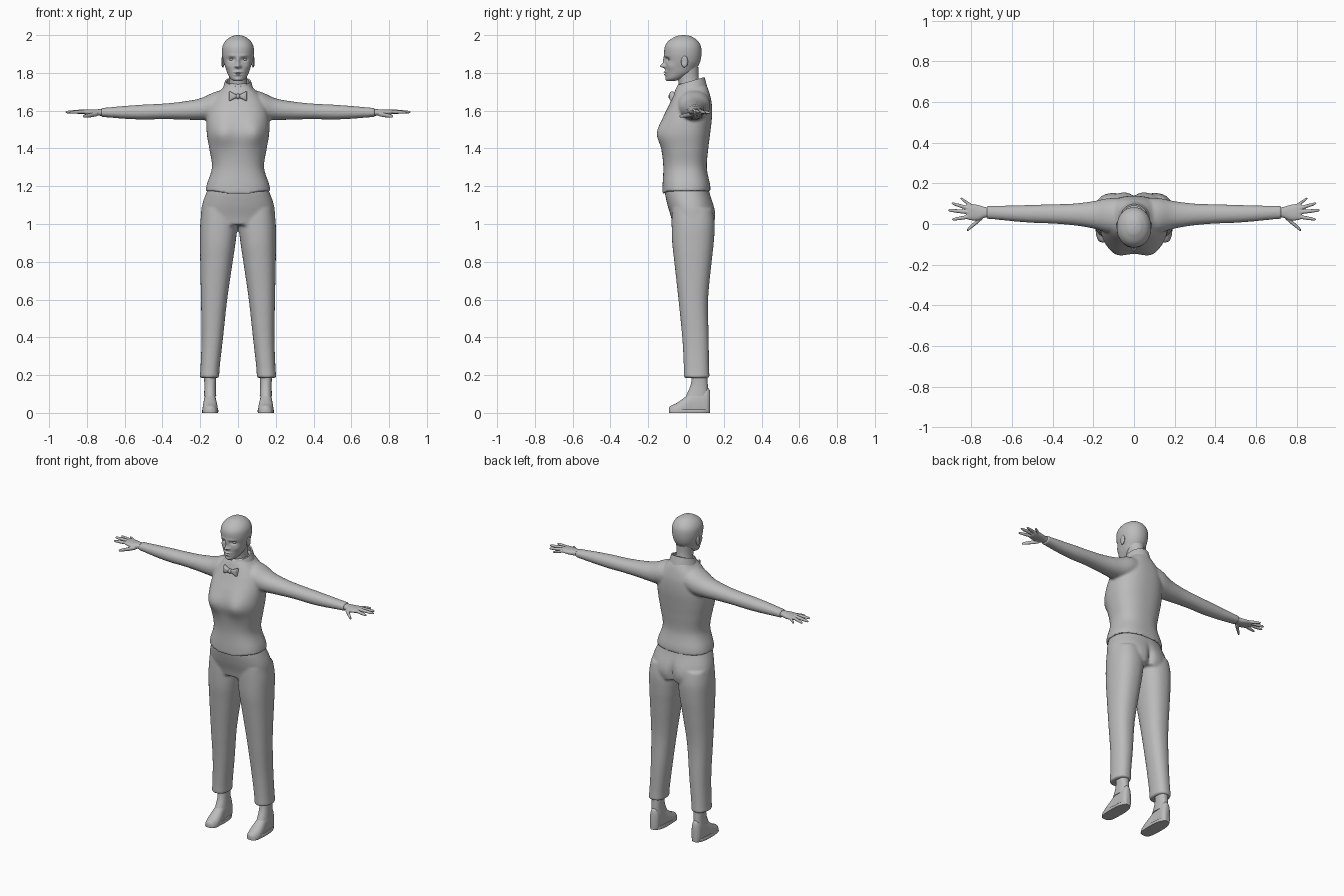
import bpy, bmesh, math
from mathutils import Vector

if "Cube" in bpy.data.objects:
    bpy.data.objects.remove(bpy.data.objects["Cube"])

grey = bpy.data.materials.new("plain grey")
grey.use_nodes = True
grey.diffuse_color = (0.5, 0.5, 0.5, 1)
grey.node_tree.nodes["Principled BSDF"].inputs["Base Color"].default_value = (0.5, 0.5, 0.5, 1)


def catmull(p0, p1, p2, p3, t):
    return [b + 0.5 * t * (c - a + t * (2 * a - 5 * b + 4 * c - d + t * (3 * (b - c) + d - a)))
            for a, b, c, d in zip(p0, p1, p2, p3)]


def loft(bm, rows, axis="z", sides=40, steps=6, power=2.3, mirror=False):
    """Smooth skin through rows of (position, low a, high a, low b, high b)."""
    ends = [rows[0]] + list(rows) + [rows[-1]]
    path = [catmull(*ends[i:i + 4], s / steps) for i in range(len(rows) - 1) for s in range(steps)]
    path.append(rows[-1])
    for flip in ((1, -1) if mirror else (1,)):
        rings = []
        for t, a0, a1, b0, b1 in path:
            ring = []
            for k in range(sides):
                ang = math.tau * k / sides
                c, s = math.cos(ang), math.sin(ang)
                a = (a0 + a1) / 2 + (a1 - a0) / 2 * math.copysign(abs(c) ** (2 / power), c)
                b = (b0 + b1) / 2 + (b1 - b0) / 2 * math.copysign(abs(s) ** (2 / power), s)
                x, y, z = {"x": (t, a, b), "y": (a, t, b), "z": (a, b, t)}[axis]
                ring.append(bm.verts.new((x * flip, y, z)))
            rings.append(ring)
        for low, high in zip(rings, rings[1:]):
            for k in range(sides):
                j = (k + 1) % sides
                bm.faces.new((low[k], low[j], high[j], high[k]))
        bm.faces.new(rings[0])
        bm.faces.new(rings[-1])


def body(rows):
    """Rows of (height, half width, front, back) for a part centred on x."""
    return [(z, -w, w, f, b) for z, w, f, b in rows]


def push(bm, centre, radii, offset, mirror=False):
    """Soft sculpting brush."""
    for flip in ((1, -1) if mirror else (1,)):
        for v in bm.verts:
            d = sum(((p - c) / r) ** 2 for p, c, r in
                    zip((v.co.x * flip, v.co.y, v.co.z), centre, radii))
            if d < 9:
                v.co += Vector((offset[0] * flip, offset[1], offset[2])) * math.exp(-d)


def ball(bm, centre, size, mirror=False):
    for flip in ((1, -1) if mirror else (1,)):
        made = bmesh.ops.create_uvsphere(bm, u_segments=24, v_segments=16, radius=1)["verts"]
        for v in made:
            v.co = [c + p * s for c, p, s in zip((centre[0] * flip, *centre[1:]), v.co, size)]


def finish(name, bm, voxel=0, relax=0, thick=0, angle=50):
    bmesh.ops.recalc_face_normals(bm, faces=bm.faces)
    mesh = bpy.data.meshes.new(name)
    bm.to_mesh(mesh)
    bm.free()
    obj = bpy.data.objects.new(name, mesh)
    bpy.context.collection.objects.link(obj)
    if thick:
        obj.modifiers.new("thickness", "SOLIDIFY").thickness = thick
    if voxel:
        fuse = obj.modifiers.new("fuse", "REMESH")
        fuse.mode, fuse.voxel_size = "VOXEL", voxel
    if relax:
        smooth = obj.modifiers.new("relax", "SMOOTH")
        smooth.iterations, smooth.factor = relax, 0.5
    solid = bpy.data.meshes.new_from_object(obj.evaluated_get(bpy.context.evaluated_depsgraph_get()))
    obj.modifiers.clear()
    obj.data = solid
    solid.materials.clear()
    solid.materials.append(grey)
    bpy.ops.object.select_all(action="DESELECT")
    bpy.context.view_layer.objects.active = obj
    obj.select_set(True)
    bpy.ops.object.shade_smooth_by_angle(angle=math.radians(angle))
    return obj


# Head, with the face brushed in
bm = bmesh.new()
loft(bm, body([(1.757, .02, -.098, -.06), (1.77, .04, -.104, -.02), (1.80, .057, -.108, .035),
               (1.83, .067, -.109, .06), (1.86, .077, -.109, .075), (1.90, .084, -.115, .082),
               (1.94, .082, -.112, .079), (1.97, .066, -.092, .062), (1.99, .04, -.06, .034),
               (1.997, .022, -.04, .014), (2.0, .004, -.018, -.01)]), sides=128, steps=9, power=2.1)
push(bm, (.034, -.1, 1.872), (.017, .04, .01), (0, .013, 0), True)        # eye sockets
push(bm, (.03, -.11, 1.89), (.02, .03, .007), (0, -.004, 0), True)        # brows
push(bm, (0, -.115, 1.862), (.009, .03, .022), (0, -.013, 0))             # nose bridge
push(bm, (0, -.12, 1.838), (.011, .03, .011), (0, -.026, -.004))          # nose tip
push(bm, (.013, -.115, 1.834), (.007, .03, .007), (0, -.009, 0), True)    # nostrils
push(bm, (0, -.11, 1.804), (.019, .03, .005), (0, -.010, 0))              # upper lip
push(bm, (0, -.11, 1.790), (.016, .03, .006), (0, -.010, 0))              # lower lip
push(bm, (0, -.11, 1.797), (.022, .03, .002), (0, .005, 0))               # mouth line
push(bm, (0, -.1, 1.766), (.018, .03, .011), (0, -.006, 0))               # chin
push(bm, (.05, -.08, 1.835), (.02, .03, .02), (.003, -.004, 0), True)     # cheeks
finish("head", bm, angle=80)

bm = bmesh.new()
ball(bm, (.034, -.083, 1.872), (.015, .013, .009), True)
finish("eyes", bm)

bm = bmesh.new()
ball(bm, (.08, -.008, 1.86), (.009, .018, .031), True)
push(bm, (.09, -.012, 1.862), (.012, .008, .014), (-.006, 0, 0), True)
finish("ears", bm)

bm = bmesh.new()
loft(bm, body([(1.66, .06, -.04, .09), (1.73, .05, -.038, .075), (1.78, .047, -.045, .066),
               (1.83, .05, -.05, .066)]), power=2)
finish("neck", bm)

# Blouse: torso and sleeves fused into one skin
bm = bmesh.new()
loft(bm, body([(1.175, .172, -.125, .13), (1.21, .165, -.124, .127), (1.30, .138, -.12, .11),
               (1.40, .152, -.128, .118), (1.48, .165, -.136, .128), (1.56, .165, -.12, .137),
               (1.63, .15, -.09, .137), (1.68, .12, -.068, .128), (1.72, .08, -.052, .115),
               (1.745, .06, -.035, .1)]), sides=96, steps=8, power=2.4)
push(bm, (.08, -.14, 1.48), (.065, .1, .075), (.006, -.026, 0), True)
push(bm, (0, -.13, 1.175), (.09, .1, .03), (0, 0, -.022))
push(bm, (0, -.13, 1.155), (.012, .05, .02), (0, 0, .03))
loft(bm, [(.04, -.04, .125, 1.57, 1.715), (.12, -.045, .127, 1.55, 1.7), (.2, -.022, .112, 1.55, 1.665),
          (.3, -.006, .1, 1.553, 1.647), (.4, .002, .097, 1.555, 1.637), (.5, .006, .094, 1.553, 1.632),
          (.6, .014, .091, 1.557, 1.625), (.7, .024, .09, 1.565, 1.616), (.725, .024, .09, 1.565, 1.616)],
     axis="x", power=2.1, mirror=True)
finish("blouse", bm, voxel=.007, relax=5)

# Hands: palm and fingers fused
bm = bmesh.new()
loft(bm, [(.69, .034, .08, 1.573, 1.608), (.73, .032, .083, 1.573, 1.608), (.77, .018, .094, 1.574, 1.606),
          (.81, .02, .1, 1.58, 1.606), (.825, .028, .094, 1.586, 1.602)], axis="x", mirror=True)
fingers = [((.80, .09, 1.594), (.853, .127, 1.588), .009), ((.81, .076, 1.596), (.897, .102, 1.59), .0095),
           ((.81, .058, 1.597), (.914, .068, 1.592), .01), ((.81, .036, 1.595), (.894, .022, 1.591), .0095),
           ((.745, .035, 1.582), (.822, -.032, 1.569), .012)]
for base, tip, r in fingers:
    rows = []
    for t, k in ((0, 1), (.35, 1), (.7, .85), (.92, .65), (1, .2)):
        x, y, z = Vector(base).lerp(Vector(tip), t)
        rows.append((x, y - r * k, y + r * k, z - r * k, z + r * k))
    loft(bm, rows, axis="x", sides=16, steps=4, power=2, mirror=True)
finish("hands", bm, voxel=.003, relax=3)

# Stand-up collar, open at the throat
bm = bmesh.new()
count, rows = 49, []
for t in (0, .5, 1):
    row = []
    for i in range(count):
        a = math.radians(-168 + 336 * i / (count - 1))
        front = (1 - math.cos(a)) / 2
        width, depth = .088 - .02 * t, .092 - .02 * t
        z = 1.705 - .02 * front + t * (.073 - .022 * front)
        row.append(bm.verts.new((math.sin(a) * width, .026 + math.cos(a) * depth, z)))
    rows.append(row)
for low, high in zip(rows, rows[1:]):
    for i in range(count - 1):
        bm.faces.new((low[i], low[i + 1], high[i + 1], high[i]))
finish("collar", bm, thick=.009)

# Bow tie
bm = bmesh.new()
loft(bm, [(.003, -.084, -.066, 1.667, 1.685), (.02, -.088, -.064, 1.663, 1.69),
          (.04, -.088, -.06, 1.652, 1.701), (.047, -.08, -.06, 1.653, 1.7)],
     axis="x", sides=24, power=3, mirror=True)
ball(bm, (0, -.08, 1.676), (.011, .014, .014))
finish("bow_tie", bm)

# Trousers: hips and legs fused into one skin
bm = bmesh.new()
loft(bm, body([(1.2, .15, -.112, .118), (1.165, .168, -.112, .125), (1.1, .19, -.098, .143),
               (1.04, .197, -.08, .148), (.995, .197, -.07, .143)]), sides=96, steps=8)
push(bm, (.07, .15, 1.05), (.06, .1, .06), (0, .01, 0), True)
push(bm, (0, .15, 1.03), (.016, .1, .07), (0, -.02, 0))
loft(bm, [(1.08, .01, .19, -.075, .14), (1.0, .003, .2, -.076, .152), (.9, .013, .201, -.073, .147),
          (.8, .028, .2, -.062, .136), (.6, .057, .196, -.04, .117), (.4, .079, .193, -.02, .12),
          (.25, .096, .198, -.012, .122), (.185, .1, .203, -.012, .125)], steps=10, mirror=True)
finish("trousers", bm, voxel=.008, relax=4)

# Ankles
bm = bmesh.new()
loft(bm, [(.09, .115, .18, .0, .118), (.14, .117, .178, .022, .116), (.19, .115, .18, .03, .113),
          (.26, .11, .185, .02, .115)], sides=32, mirror=True)
finish("ankles", bm)

# Wedge shoes, flat on the ground
bm = bmesh.new()
loft(bm, [(-.09, .135, .16, -.02, .028), (-.08, .118, .176, -.035, .038), (-.05, .107, .187, -.04, .052),
          (-.01, .108, .187, -.04, .08), (.03, .114, .182, -.04, .112), (.07, .116, .18, -.04, .13),
          (.11, .118, .177, -.04, .135), (.126, .13, .166, -.02, .12)], axis="y", mirror=True)
for v in bm.verts:
    v.co.z = max(v.co.z, 0)
finish("shoes", bm)

# Thin soles
bm = bmesh.new()
loft(bm, [(0, .105, .19, -.088, .122), (.012, .104, .191, -.09, .124), (.018, .106, .188, -.088, .122)],
     power=2.6, mirror=True)
finish("soles", bm)
